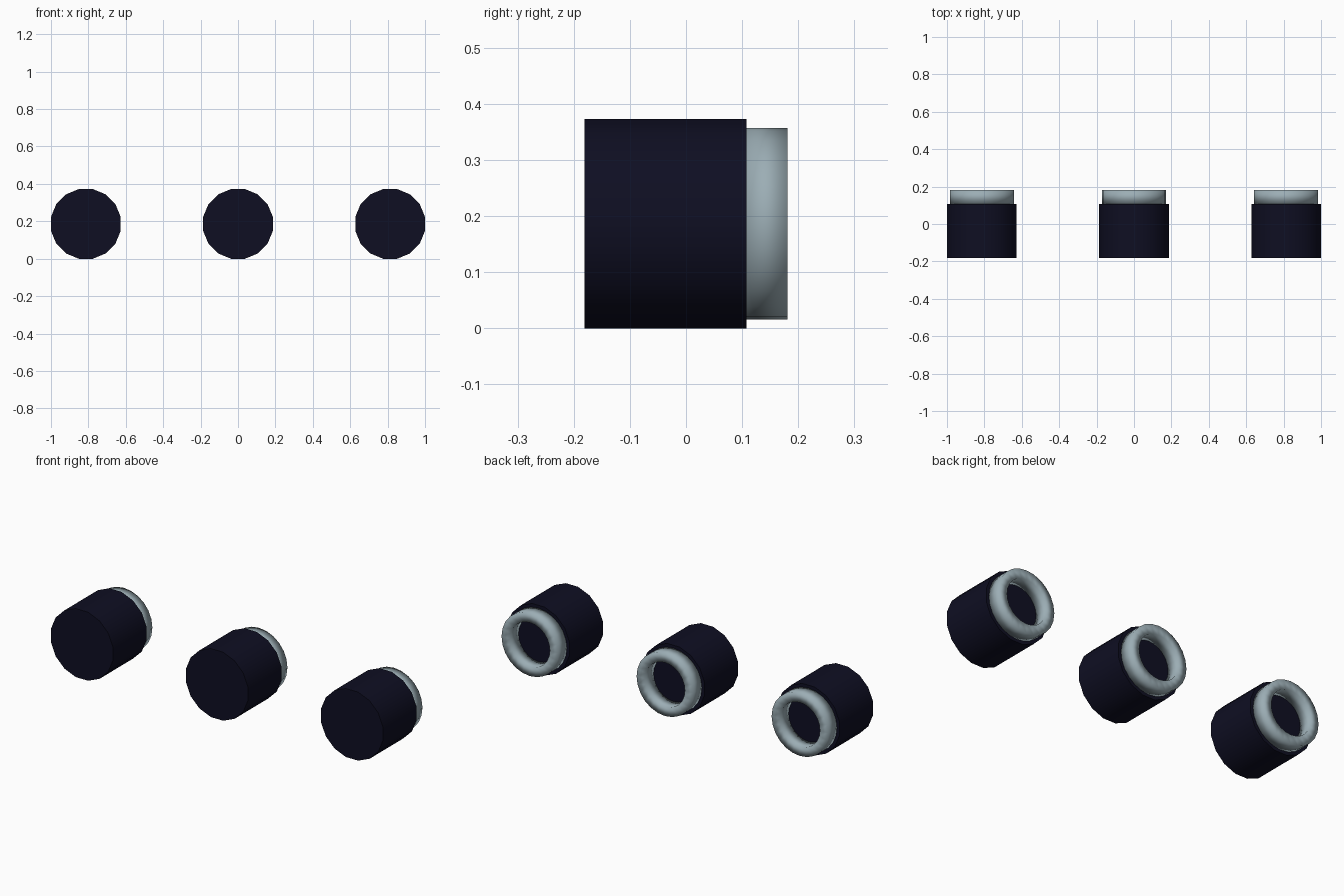
import bpy, bmesh, math
from mathutils import Matrix

if "Cube" in bpy.data.objects:
    bpy.data.objects.remove(bpy.data.objects["Cube"])

R, CZ = 0.1865, 0.186           # barrel radius and axis height
Y0, Y1, Y2 = -0.181, 0.108, 0.181  # barrel front, barrel back, ring back


def material(name, color):
    m = bpy.data.materials.new(name)
    m.diffuse_color = (*color, 1)
    m.use_nodes = True
    m.node_tree.nodes["Principled BSDF"].inputs["Base Color"].default_value = m.diffuse_color
    return m


navy = material("dark navy", (0.0045, 0.0045, 0.016))
grey = material("blue grey", (0.33, 0.42, 0.46))


def finish(bm, name, mat, x):
    bmesh.ops.recalc_face_normals(bm, faces=bm.faces)
    mesh = bpy.data.meshes.new(name)
    bm.to_mesh(mesh)
    bm.free()
    mesh.materials.append(mat)
    ob = bpy.data.objects.new(name, mesh)
    ob.location = (x, 0, CZ)
    bpy.context.collection.objects.link(ob)
    bpy.ops.object.select_all(action='DESELECT')
    ob.select_set(True)
    bpy.context.view_layer.objects.active = ob
    return ob


def barrel(x, sides=16):
    # Closed cylinder lying along y, with a flat side on top
    bm = bmesh.new()
    r = R / math.cos(math.pi / sides)
    bmesh.ops.create_cone(bm, cap_ends=True, segments=sides, radius1=r,
                          radius2=r, depth=Y1 - Y0)
    turn = Matrix.Rotation(math.pi / 2, 4, 'X') @ Matrix.Rotation(math.pi / sides, 4, 'Z')
    bm.transform(Matrix.Translation((0, (Y0 + Y1) / 2, 0)) @ turn)
    finish(bm, "barrel", navy, x)
    bpy.ops.object.shade_smooth_by_angle(angle=math.radians(30))


def rim(x, sides=24):
    # Ring with a rectangular section, softly shaded all round
    bm = bmesh.new()
    section = [(0.171, Y1), (0.171, Y2), (0.120, Y2), (0.120, Y1)]
    loops = []
    for i in range(sides):
        a = 2 * math.pi * i / sides
        loops.append([bm.verts.new((r * math.cos(a), y, r * math.sin(a)))
                      for r, y in section])
    for i in range(sides):
        a, b = loops[i], loops[(i + 1) % sides]
        for j in range(4):
            k = (j + 1) % 4
            bm.faces.new((a[j], a[k], b[k], b[j]))
    finish(bm, "rim", grey, x)
    bpy.ops.object.shade_smooth()


for x in (-0.8135, 0, 0.8135):
    barrel(x)
    rim(x)
